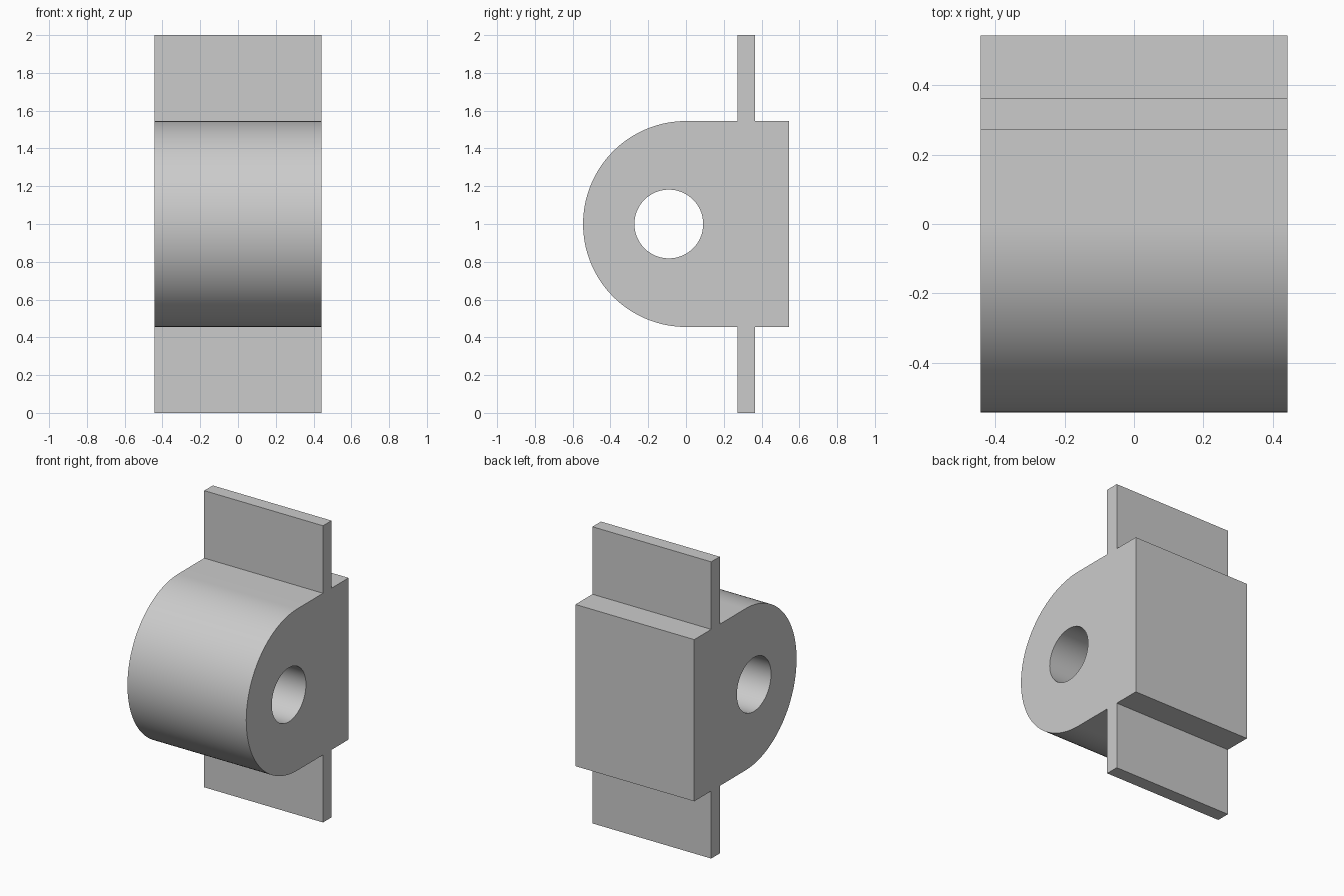
import bpy
import bmesh
from math import sin, cos, pi, radians

cube = bpy.data.objects.get("Cube")
if cube:
    bpy.data.objects.remove(cube, do_unlink=True)

HALF_WIDTH = 0.443
RADIUS = 0.545
HOLE_RADIUS = 0.182
HOLE_Y = -0.091
TAB_FRONT, TAB_BACK = 0.273, 0.364
MID = 1.0

grey = bpy.data.materials.new("plain grey")
grey.use_nodes = True
colour = (0.6, 0.6, 0.6, 1)
grey.diffuse_color = colour
grey.node_tree.nodes["Principled BSDF"].inputs["Base Color"].default_value = colour


def arc(cy, radius, start, end, steps):
    """Points (y, z) along an arc centred at mid height."""
    angles = [start + (end - start) * i / steps for i in range(steps + 1)]
    return [(cy + radius * cos(a), MID + radius * sin(a)) for a in angles]


def extrude_profile(name, points, half):
    """Solid made by sweeping a (y, z) outline along x."""
    bm = bmesh.new()
    face = bm.faces.new([bm.verts.new((-half, y, z)) for y, z in points])
    swept = bmesh.ops.extrude_face_region(bm, geom=[face])["geom"]
    verts = [v for v in swept if isinstance(v, bmesh.types.BMVert)]
    bmesh.ops.translate(bm, verts=verts, vec=(2 * half, 0, 0))
    bmesh.ops.recalc_face_normals(bm, faces=bm.faces)
    mesh = bpy.data.meshes.new(name)
    bm.to_mesh(mesh)
    bm.free()
    mesh.materials.append(grey)
    obj = bpy.data.objects.new(name, mesh)
    bpy.context.collection.objects.link(obj)
    return obj


# Body outline: rounded front, square back, mounting tabs above and below
lower = [(TAB_FRONT, MID - RADIUS), (TAB_FRONT, 0), (TAB_BACK, 0),
         (TAB_BACK, MID - RADIUS), (RADIUS, MID - RADIUS)]
upper = [(y, 2 * MID - z) for y, z in reversed(lower)]
outline = arc(0, RADIUS, pi / 2, 3 * pi / 2, 64) + lower + upper
block = extrude_profile("tabbed_block", outline, HALF_WIDTH)

# Cross hole through the block
hole = arc(HOLE_Y, HOLE_RADIUS, 0, 2 * pi, 64)[:-1]
cutter = extrude_profile("hole_cutter", hole, HALF_WIDTH * 1.5)
cutter.hide_render = True
cut = block.modifiers.new("cross hole", 'BOOLEAN')
cut.operation = 'DIFFERENCE'
cut.solver = 'EXACT'
cut.object = cutter

bpy.ops.object.select_all(action='DESELECT')
block.select_set(True)
bpy.context.view_layer.objects.active = block
bpy.ops.object.modifier_apply(modifier=cut.name)
bpy.data.objects.remove(cutter, do_unlink=True)

# Smooth curved walls, crisp corners
bpy.ops.object.shade_smooth_by_angle(angle=radians(30))
